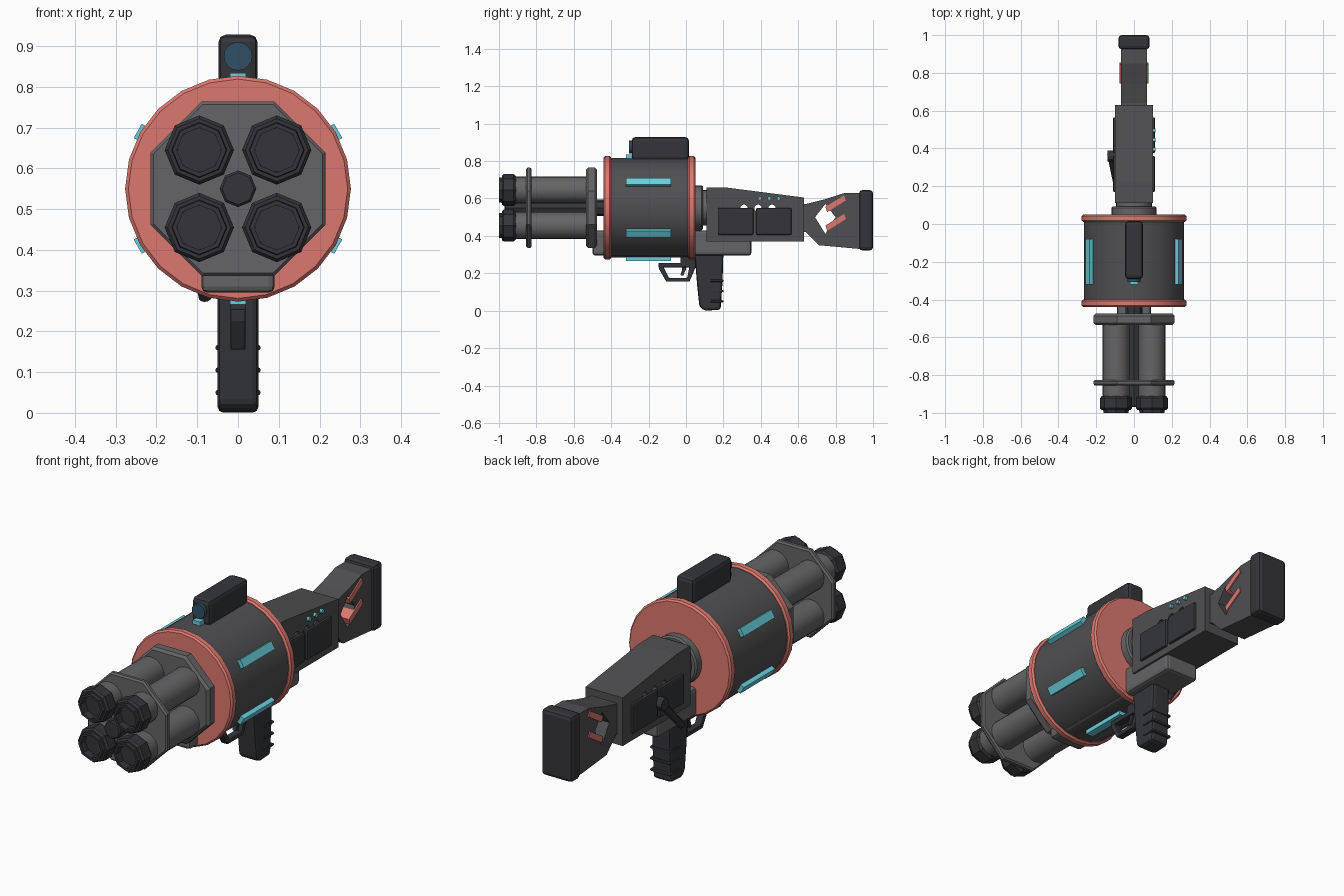
import bpy, bmesh
from math import sin, cos, pi, radians
from mathutils import Vector

if "Cube" in bpy.data.objects:
    bpy.data.objects.remove(bpy.data.objects["Cube"])

AXIS = 0.55  # height of the barrel axis


def material(name, rgb):
    m = bpy.data.materials.new(name)
    m.diffuse_color = (*rgb, 1)
    m.use_nodes = True
    m.node_tree.nodes["Principled BSDF"].inputs["Base Color"].default_value = m.diffuse_color
    return m


CORAL = material("coral", (0.72, 0.19, 0.16))
CYAN = material("cyan", (0.14, 0.62, 0.72))
LENS = material("lens_blue", (0.03, 0.08, 0.13))
DARK = material("dark_grey", (0.035, 0.036, 0.042))
MID = material("mid_grey", (0.08, 0.08, 0.085))
LIGHT = material("light_grey", (0.13, 0.13, 0.135))


def finish(name, bm, mat, bevel=0, smooth=False):
    bmesh.ops.recalc_face_normals(bm, faces=bm.faces)
    me = bpy.data.meshes.new(name)
    bm.to_mesh(me)
    bm.free()
    ob = bpy.data.objects.new(name, me)
    bpy.context.collection.objects.link(ob)
    if mat:
        me.materials.append(mat)
    if smooth:
        bpy.ops.object.select_all(action='DESELECT')
        ob.select_set(True)
        bpy.context.view_layer.objects.active = ob
        bpy.ops.object.shade_smooth_by_angle(angle=radians(30))
    if bevel:
        b = ob.modifiers.new("bevel", 'BEVEL')
        b.width, b.segments, b.limit_method = bevel, 2, 'ANGLE'
    return ob


def lathe(name, profile, mat, n=24, x=0, z=AXIS, turn=0.0):
    """Spin (radius, y) points about a line parallel to y."""
    bm = bmesh.new()
    rings = []
    for r, y in profile:
        k = n if r else 1
        rings.append([bm.verts.new((x + r * sin(2 * pi * i / n + turn), y,
                                    z + r * cos(2 * pi * i / n + turn))) for i in range(k)])
    for a, b in zip(rings, rings[1:]):
        for i in range(n):
            quad = [a[i % len(a)], a[(i + 1) % len(a)], b[(i + 1) % len(b)], b[i % len(b)]]
            bm.faces.new(list(dict.fromkeys(quad)))
    return finish(name, bm, mat, smooth=True)


def disc(name, r, y0, y1, mat, n=24, c=0.0, **kw):
    """Solid cylinder along y with chamfer c."""
    return lathe(name, [(0, y0), (r - c, y0), (r, y0 + c), (r, y1 - c), (r - c, y1), (0, y1)]
                 if c else [(0, y0), (r, y0), (r, y1), (0, y1)], mat, n, **kw)


def prism(name, yz, x0, x1, mat, bevel=0):
    """Side profile of (y, z) points extruded along x."""
    bm = bmesh.new()
    face = bm.faces.new([bm.verts.new((x0, y, z)) for y, z in yz])
    ext = bmesh.ops.extrude_face_region(bm, geom=[face])
    bmesh.ops.translate(bm, vec=(x1 - x0, 0, 0),
                        verts=[v for v in ext["geom"] if isinstance(v, bmesh.types.BMVert)])
    return finish(name, bm, mat, bevel)


def box(name, x0, x1, y0, y1, z0, z1, mat, bevel=0):
    return prism(name, [(y0, z0), (y1, z0), (y1, z1), (y0, z1)], x0, x1, mat, bevel)


def rod(name, a, b, r, mat, n=12):
    a, b = Vector(a), Vector(b)
    bm = bmesh.new()
    bmesh.ops.create_cone(bm, cap_ends=True, segments=n, radius1=r, radius2=r, depth=(b - a).length)
    ob = finish(name, bm, mat, smooth=True)
    ob.location = (a + b) / 2
    ob.rotation_euler = (b - a).to_track_quat('Z', 'Y').to_euler()
    return ob


def cut(ob, cutter):
    cutter.hide_render = True
    cutter.hide_set(True)
    m = ob.modifiers.new("cut", 'BOOLEAN')
    m.operation, m.solver, m.object = 'DIFFERENCE', 'EXACT', cutter
    if len(ob.modifiers) > 1:  # cut before bevelling
        ob.modifiers.move(len(ob.modifiers) - 1, 0)


# Drum with coral rims
disc("drum", 0.266, -0.41, 0.02, MID)
disc("front_rim", 0.277, -0.44, -0.40, CORAL, c=0.008)
disc("rear_rim", 0.277, 0.01, 0.05, CORAL, c=0.008)
disc("rear_collar", 0.12, 0.04, 0.092, LIGHT, c=0.008)
disc("rear_neck", 0.095, 0.08, 0.13, LIGHT)

# Six glowing strips round the drum
for i in range(6):
    s = box(f"light_strip_{i}", -0.02, 0.02, -0.32, -0.08, 0.258, 0.284, CYAN)
    s.location = (0, 0, AXIS)
    s.rotation_euler = (0, i * pi / 3, 0)

# Barrel cluster: octagonal plates, spindle, four barrels with muzzles
disc("rear_barrel_plate", 0.232, -0.535, -0.475, LIGHT, 8, 0.012, turn=pi / 8)
disc("front_barrel_plate", 0.232, -0.855, -0.825, LIGHT, 8, 0.008, turn=pi / 8)
disc("spindle", 0.045, -0.97, -0.43, DARK, 8, 0.006)
MUZZLE = [(0, -0.95), (0.055, -0.95), (0.055, -1.0), (0.066, -1.0), (0.068, -0.985), (0.077, -0.985),
          (0.085, -0.975), (0.085, -0.922), (0.075, -0.91), (0, -0.91)]
for sx in (-1, 1):
    for sz in (-1, 1):
        tag = f"{'left' if sx < 0 else 'right'}_{'lower' if sz < 0 else 'upper'}"
        pos = dict(x=0.095 * sx, z=AXIS + 0.095 * sz)
        disc("barrel_" + tag, 0.072, -0.93, -0.50, LIGHT, 20, **pos)
        lathe("muzzle_" + tag, MUZZLE, DARK, 8, **pos)
        disc("bore_" + tag, 0.054, -0.962, -0.95, DARK, 16, **pos)

# Sight on top
box("sight_body", -0.048, 0.048, -0.29, 0.015, 0.805, 0.928, DARK, 0.018)
disc("sight_lens", 0.035, -0.306, -0.27, LENS, 16, z=0.875)

# Lower rail and receiver with three through holes
box("lower_rail", -0.09, 0.09, -0.50, 0.35, 0.295, 0.43, LIGHT, 0.015)
receiver = prism("receiver", [(0.11, 0.37), (0.63, 0.37), (0.63, 0.605), (0.22, 0.658), (0.11, 0.66)],
                 -0.10, 0.10, MID)
for i in range(3):
    y = 0.31 + 0.075 * i
    cut(receiver, rod(f"hole_cutter_{i}", (-0.2, y, 0.548), (0.2, y, 0.548), 0.02, None))
    y = 0.395 + 0.05 * i
    rod(f"indicator_{i}", (0.09, y, 0.60), (0.113, y, 0.60), 0.01, CYAN)

# Side panels on both sides
for side, x0, x1 in (("right", 0.09, 0.112), ("left", -0.112, -0.09)):
    box(f"front_panel_{side}", x0, x1, 0.17, 0.36, 0.405, 0.55, DARK, 0.008)
    box(f"rear_panel_{side}", x0, x1, 0.375, 0.565, 0.405, 0.55, DARK, 0.008)

# Lever on the left
rod("lever_pivot", (-0.10, 0.36, 0.48), (-0.14, 0.36, 0.48), 0.03, DARK)
rod("lever", (-0.125, 0.37, 0.485), (-0.08, 0.15, 0.285), 0.017, DARK)

# Stock with cut-out, coral slats and butt pad
stock = prism("stock", [(0.62, 0.42), (0.64, 0.42), (0.71, 0.35), (0.93, 0.33), (0.93, 0.63),
                        (0.85, 0.63), (0.74, 0.595), (0.64, 0.57), (0.62, 0.57)], -0.07, 0.07, MID)
cut(stock, prism("stock_cutter", [(0.69, 0.50), (0.745, 0.57), (0.80, 0.50), (0.745, 0.41)],
                 -0.2, 0.2, None))
for i, z in enumerate((0.445, 0.545)):
    prism(f"stock_slat_{i}", [(0.755, z - 0.018), (0.855, z + 0.045), (0.845, z + 0.072), (0.745, z + 0.01)],
          -0.076, 0.076, CORAL)
box("butt_pad", -0.083, 0.083, 0.925, 1.0, 0.322, 0.645, DARK, 0.018)

# Pistol grip with ridges
prism("grip", [(0.045, 0.31), (0.06, 0.13), (0.072, 0.02), (0.10, 0.0), (0.185, 0.005),
               (0.195, 0.15), (0.20, 0.31)], -0.05, 0.05, DARK, 0.014)
for i in range(3):
    z = 0.05 + 0.055 * i
    box(f"grip_ridge_{i}", -0.055, 0.055, 0.13, 0.2, z - 0.006, z + 0.006, DARK, 0.004)

# Trigger guard and trigger
guard = prism("trigger_guard", [(-0.148, 0.255), (-0.145, 0.225), (-0.105, 0.155), (0.018, 0.155),
                                (0.038, 0.20), (0.06, 0.255)], -0.018, 0.018, DARK, 0.004)
cut(guard, prism("guard_cutter", [(-0.12, 0.232), (-0.092, 0.176), (0.006, 0.176), (0.018, 0.232)],
                 -0.1, 0.1, None))
prism("trigger", [(-0.025, 0.30), (-0.02, 0.22), (-0.03, 0.19), (-0.015, 0.188), (0.0, 0.22), (0.005, 0.30)],
      -0.01, 0.01, DARK)
box("guard_mount", -0.018, 0.018, -0.03, 0.06, 0.245, 0.31, DARK)
